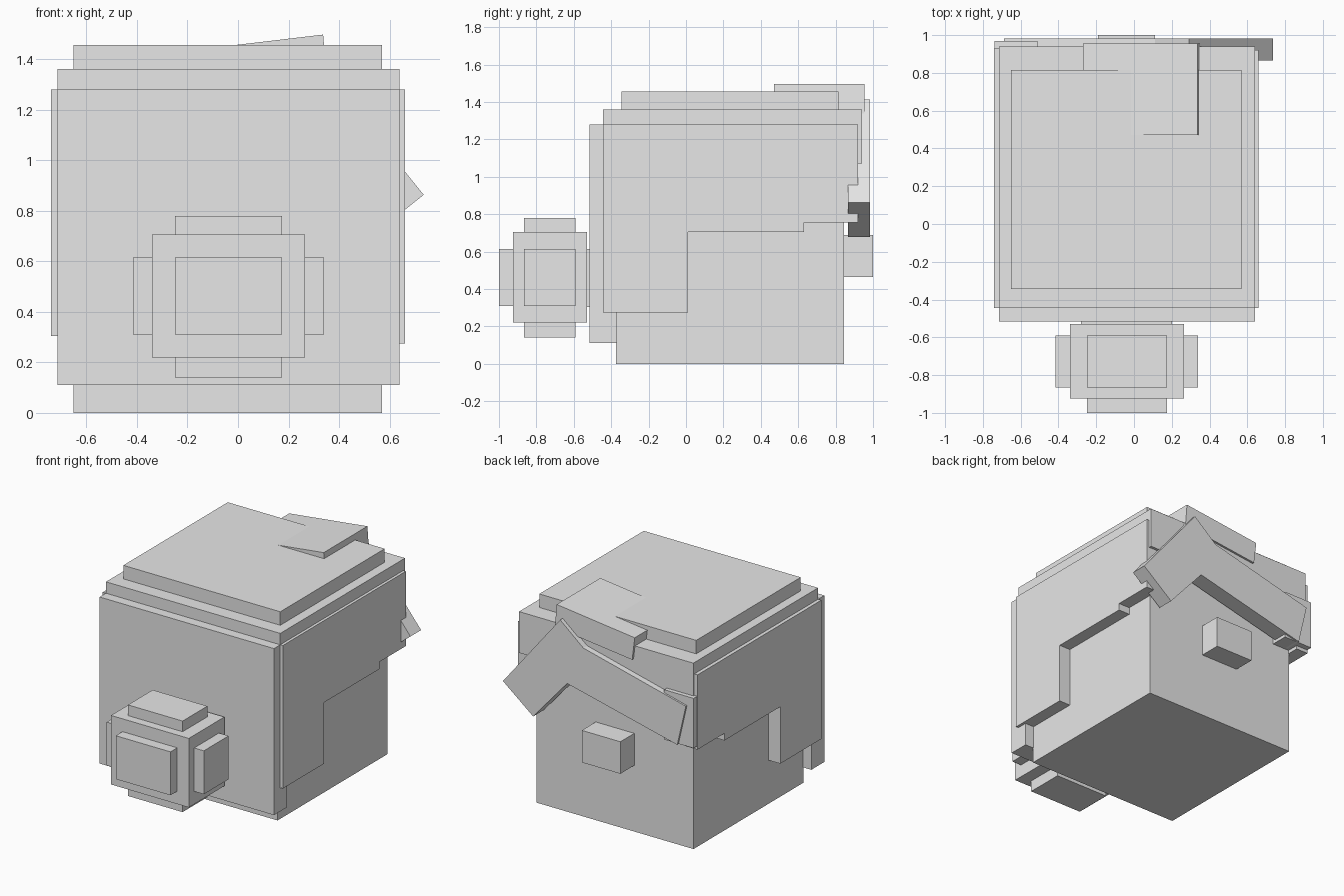
import bpy, bmesh

if "Cube" in bpy.data.objects:
    bpy.data.objects.remove(bpy.data.objects["Cube"])

grey = bpy.data.materials.new("plain_grey")
grey.diffuse_color = (0.8, 0.8, 0.8, 1)
grey.use_nodes = True
grey.node_tree.nodes["Principled BSDF"].inputs["Base Color"].default_value = grey.diffuse_color


def prism(name, points, lo, hi, axis):
    """Extrude a 2D outline along x (points are y,z) or y (points are x,z)."""
    def place(p, d):
        return (d, p[0], p[1]) if axis == 'x' else (p[0], d, p[1])
    bm = bmesh.new()
    a = [bm.verts.new(place(p, lo)) for p in points]
    b = [bm.verts.new(place(p, hi)) for p in points]
    bm.faces.new(a)
    bm.faces.new(b)
    n = len(points)
    for i in range(n):
        j = (i + 1) % n
        bm.faces.new((a[i], a[j], b[j], b[i]))
    bmesh.ops.recalc_face_normals(bm, faces=bm.faces)
    mesh = bpy.data.meshes.new(name)
    bm.to_mesh(mesh)
    bm.free()
    mesh.materials.append(grey)
    obj = bpy.data.objects.new(name, mesh)
    bpy.context.collection.objects.link(obj)
    return obj


def box(name, x, y, z):
    outline = [(x[0], z[0]), (x[1], z[0]), (x[1], z[1]), (x[0], z[1])]
    return prism(name, outline, y[0], y[1], 'y')


# Head and nose
box("head", (-0.65, 0.57), (-0.375, 0.845), (0, 1.22))
box("nose", (-0.19, 0.11), (0.80, 1.0), (0.465, 0.69))

# Hair slabs around the head
box("hair_back", (-0.715, 0.64), (-0.515, -0.37), (0.11, 1.28))
box("hair_top_lower", (-0.715, 0.64), (-0.445, 0.94), (1.20, 1.36))
box("hair_top_upper", (-0.65, 0.57), (-0.345, 0.815), (1.34, 1.455))
box("hair_brow", (-0.715, 0.64), (0.84, 0.94), (1.07, 1.36))
box("hair_temple", (-0.738, -0.51), (0.84, 0.97), (0.78, 1.13))

# Stepped hair on both sides
for name, lo, hi, bottom, front in (("hair_side_right", 0.565, 0.66, 0.275, 0.92),
                                    ("hair_side_left", -0.74, -0.645, 0.305, 0.93)):
    prism(name, [(-0.445, bottom), (0.01, bottom), (0.01, 0.705), (0.63, 0.705),
                 (0.63, 0.755), (front, 0.755), (front, 1.28), (-0.445, 1.28)],
          lo, hi, 'x')

# Fringe: a long and a short slanted lock joined at the parting
prism("fringe", [(0.29, 1.412), (0.735, 0.863), (0.50, 0.677), (0.236, 0.979),
                 (-0.62, 0.777), (-0.687, 1.066), (0.11, 1.262)], 0.865, 0.983, 'y')

# Tilted tuft on the crown
prism("tuft", [(0.337, 1.497), (-0.27, 1.425), (-0.25, 1.265), (0.35, 1.335)],
      0.47, 0.955, 'y')

# Bun with raised panels and its tie
box("bun_core", (-0.34, 0.265), (-0.925, -0.53), (0.22, 0.705))
box("bun_side_panels", (-0.415, 0.34), (-0.865, -0.59), (0.31, 0.615))
box("bun_cap_panels", (-0.25, 0.175), (-0.865, -0.59), (0.14, 0.78))
box("bun_outer_panel", (-0.25, 0.175), (-1.0, -0.90), (0.31, 0.615))
box("bun_tie", (-0.28, 0.20), (-0.54, -0.50), (0.305, 0.615))
